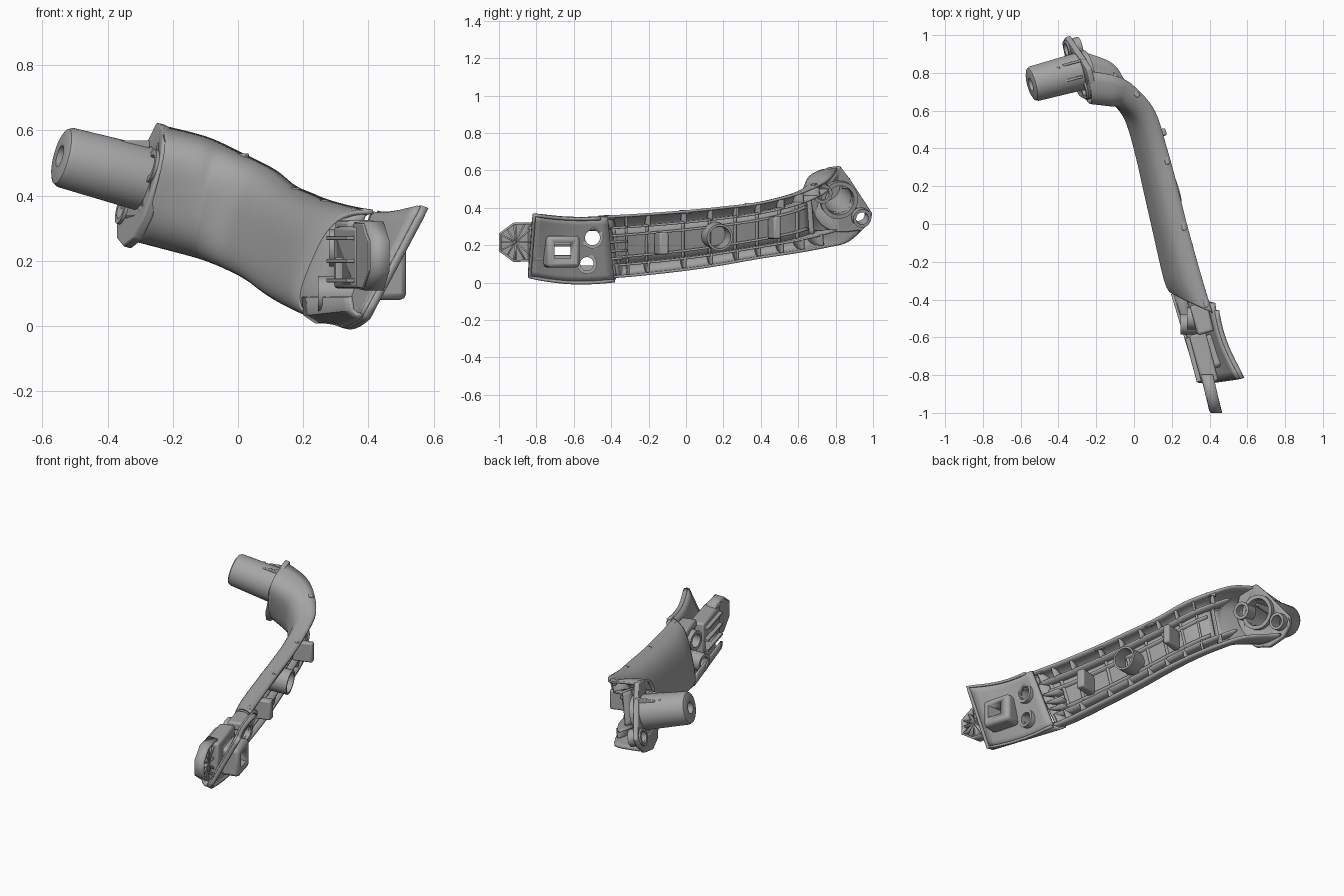
import bpy, bmesh, math
from mathutils import Vector as V, Matrix

if "Cube" in bpy.data.objects:
    bpy.data.objects.remove(bpy.data.objects["Cube"])

grey = bpy.data.materials.new("plain_grey")
grey.diffuse_color = (0.38, 0.38, 0.38, 1)
grey.use_nodes = True
grey.node_tree.nodes["Principled BSDF"].inputs["Base Color"].default_value = grey.diffuse_color


def finish(name, bm, bevel=0):
    bmesh.ops.recalc_face_normals(bm, faces=bm.faces)
    me = bpy.data.meshes.new(name)
    bm.to_mesh(me)
    bm.free()
    me.materials.append(grey)
    ob = bpy.data.objects.new(name, me)
    bpy.context.collection.objects.link(ob)
    bpy.ops.object.select_all(action='DESELECT')
    bpy.context.view_layer.objects.active = ob
    ob.select_set(True)
    if bevel:
        m = ob.modifiers.new("bevel", 'BEVEL')
        m.width, m.segments = bevel, 2
    bpy.ops.object.shade_smooth_by_angle(angle=math.radians(35))
    return ob


def sheet(name, rows, thick, closed=False):
    """Skin a grid of points and thicken it."""
    bm = bmesh.new()
    vs = [[bm.verts.new(p) for p in r] for r in rows]
    n = len(vs)
    for i in range(n if closed else n - 1):
        a, b = vs[i], vs[(i + 1) % n]
        for j in range(len(a) - 1):
            bm.faces.new((a[j], a[j + 1], b[j + 1], b[j]))
    ob = finish(name, bm)
    m = ob.modifiers.new("thick", 'SOLIDIFY')
    m.thickness, m.offset = thick, 0
    return ob


def slab(name, pts, vec, bevel=0.006):
    """Extrude a planar outline along a vector."""
    bm = bmesh.new()
    a = [bm.verts.new(p) for p in pts]
    b = [bm.verts.new(V(p) + V(vec)) for p in pts]
    n = len(a)
    bm.faces.new(a)
    bm.faces.new(b)
    for i in range(n):
        bm.faces.new((a[i], a[(i + 1) % n], b[(i + 1) % n], b[i]))
    return finish(name, bm, bevel)


def box(name, c, size, rot=0, bevel=0.01):
    bm = bmesh.new()
    M = Matrix.Translation(c) @ Matrix.Rotation(math.radians(rot), 4, 'Z') @ Matrix.Diagonal((*size, 1))
    bmesh.ops.create_cube(bm, size=1, matrix=M)
    return finish(name, bm, bevel)


def lathe(name, origin, axis, prof, seg=32):
    """Revolve a closed (distance, radius) profile around an axis."""
    q = V((0, 0, 1)).rotation_difference(V(axis))
    bm = bmesh.new()
    rings = []
    for k in range(seg):
        t = 2 * math.pi * k / seg
        rings.append([bm.verts.new(V(origin) + q @ V((r * math.cos(t), r * math.sin(t), s))) for s, r in prof])
    for k in range(seg):
        a, b = rings[k], rings[(k + 1) % seg]
        for j in range(len(prof)):
            i = (j + 1) % len(prof)
            bm.faces.new((a[j], a[i], b[i], b[j]))
    return finish(name, bm)


def tube(name, origin, axis, l0, l1, ro, ri):
    return lathe(name, origin, axis, [(l0, ri), (l0, ro), (l1, ro), (l1, ri)], 24)


def rod(origin, axis, length, r):
    bm = bmesh.new()
    q = V((0, 0, 1)).rotation_difference(V(axis)).to_matrix().to_4x4()
    bmesh.ops.create_cone(bm, cap_ends=True, segments=24, radius1=r, radius2=r, depth=length,
                          matrix=Matrix.Translation(origin) @ q)
    return finish("cutter", bm)


def cut(obs, cutter):
    for ob in obs:
        m = ob.modifiers.new("cut", 'BOOLEAN')
        m.operation, m.solver, m.object = 'DIFFERENCE', 'EXACT', cutter
        bpy.context.view_layer.objects.active = ob
        for mod in list(ob.modifiers):
            if mod.name.startswith(("bevel", "thick", "cut")):
                bpy.ops.object.modifier_apply(modifier=mod.name)
    bpy.data.objects.remove(cutter)


# Arm stations: top rim, bottom rim (set back, so the open side leans down), bulge direction
TOP = [(.415, -.47, .35), (.355, -.27, .36), (.28, 0, .38), (.23, .2, .4), (.175, .4, .425),
       (.11, .6, .475), (.0, .73, .53), (-.1, .785, .575), (-.245, .81, .612)]
BOT = [(.285, -.4, .03), (.25, -.27, .04), (.19, 0, .07), (.14, .2, .1), (.09, .4, .135),
       (.03, .6, .165), (-.05, .76, .195), (-.13, .86, .22), (-.33, .93, .275)]
OUT = [(-.125, .06, 0), (-.115, -.02, 0), (-.112, -.03, 0), (-.107, -.03, 0), (-.1, -.035, 0),
       (-.09, -.06, 0), (-.065, -.12, 0), (-.02, -.18, -.01), (.035, -.205, -.03)]


def spline(P, t):
    i = min(int(t), len(P) - 2)
    f = t - i
    a, b, c, d = (V(P[max(0, min(len(P) - 1, i + k))]) for k in (-1, 0, 1, 2))
    return .5 * (2 * b + (c - a) * f + (2 * a - 5 * b + 4 * c - d) * f * f + (3 * b - a - 3 * c + d) * f ** 3)


def S(t, a, b):
    T, B = spline(TOP, t), spline(BOT, t)
    return (T + B) / 2 + (T - B) / 2 * a + spline(OUT, t) * b


def wall(a, n=3.0):
    return max(0, 1 - abs(a) ** n) ** (1 / n)


# Curved arm shell
rows = []
for i in range(57):
    row = []
    for k in range(29):
        th = math.pi * k / 28
        c, s = math.cos(th), math.sin(th)
        row.append(S(i / 7, math.copysign(abs(c) ** .62, c), max(0, s) ** .62))
    rows.append(row)
sheet("arm_shell", rows, .014)

# Lengthwise ribs and cross ribs inside the arm
for a, b0, t0, t1 in ((.62, .15, .1, 6.8), (-.62, .15, .1, 6.8), (.36, .45, .1, 5.6), (-.36, .45, .1, 5.6)):
    n = 30
    sheet("long_rib", [[S(t0 + (t1 - t0) * i / n, a, b) for b in (b0, wall(a))] for i in range(n + 1)], .012)
for t in (.35, .8, 1.3, 2.0, 2.7, 3.4, 4.0, 4.6, 5.2, 5.9):
    for lo, hi, b0 in ((.62, .96, .1), (-.96, -.62, .1), (-.62, .62, .5)):
        aa = [lo + (hi - lo) * k / 8 for k in range(9)]
        sheet("cross_rib", [[S(t, a, b0), S(t, a, max(b0 + .02, wall(a)))] for a in aa], .012)
# Inner floor of the channel and the bulkhead closing its front
sheet("channel_floor", [[S(.2 + 5.6 * i / 24, a, .68) for a in (-.62, -.3, 0, .3, .62)] for i in range(25)], .012)
aa = [-.96 + 1.92 * k / 16 for k in range(17)]
sheet("front_bulkhead", [[S(.14, a, .12), S(.14, a, max(.14, wall(a)))] for a in aa], .014)

# Round socket and clip blocks along the open side
axis = V((.95, .27, -.12))
tube("round_socket", S(2.85, 0, 0), axis, -.09, .04, .072, .06)
box("front_clip", S(1.53, -.02, .1), (.12, .05, .12), 15)
box("rear_clip", S(4.35, 0, 0), (.12, .04, .12), 17)
for a in (.15, -.15, -.4):
    sheet("front_fin", [[S(t, a, .1), S(t, a, .7)] for t in (.14, .45, .8)], .012)
# Small latch tabs on the upper rim
for t in (.35, 2.0, 3.75, 5.85):
    box("rim_latch", S(t, .98, .16), (.025, .06, .022), 15 if t < 5 else 45, .004)

# Hollow end peg
d = V((.93, .25, -.25)).normalized()
tip = V((-.547, .738, .522))
lathe("end_peg", tip, d, [(0, .034), (0, .074), (.006, .087), (.02, .094), (.33, .102), (.33, .08),
                          (.05, .074), (.05, .034)], 48)
box("peg_latch_front", (-.33, .765, .54), (.12, .014, .06), 15, .004)
box("peg_latch_back", (-.32, .855, .53), (.12, .014, .06), 15, .004)
box("peg_latch_side", (-.39, .79, .545), (.014, .09, .05), 15, .004)

# End flange with screw bosses


def flange_point(y, z):
    return V(((-.185 - .25 * y + .25 * z) / .93, y, z))


outline = [(.655, .45), (.665, .53), (.7, .59), (.76, .618), (.82, .625), (.87, .56), (.99, .375), (.975, .325),
           (.92, .27), (.82, .245), (.73, .27), (.675, .34)]
flange = slab("end_flange", [flange_point(*p) for p in outline], d * .03)
bosses = []
for y, z, r in ((.715, .49, .052), (.925, .36, .05)):
    tube("screw_boss", flange_point(y, z), d, -.01, .07, r, .034)
    bosses.append(flange_point(y, z))
for p in bosses:
    cut([flange], rod(p, d, .3, .034))
cut([flange], rod(tip + d * .3, d, .2, .079))

# Slanted mounting panel at the front end


def panel(u, v):
    lo = V((.285, -.385, .015)).lerp(V((.385, -.84, .035)), u) - V((0, 0, .02 * math.sin(math.pi * u)))
    hi = V((.42, -.42, .35)).lerp(V((.56, -.815, .365)), u) - V((.025, 0, .012)) * math.sin(math.pi * u)
    return lo.lerp(hi, v)


N = 10
mount = sheet("mount_panel", [[panel(i / N, j / N) for j in range(N + 1)] for i in range(N + 1)], .022)
edge = [(i / N, 0) for i in range(N)] + [(1, i / N) for i in range(N)] + [(1 - i / N, 1) for i in range(N)]
sheet("panel_lip", [[panel(*e), panel(*e) + V((.022, .005, -.008))] for e in edge], .014)

# Rounded lower lip joining the panel to the arm
lip = []
for i in range(9):
    u = i / 8
    p0 = panel(u, 0)
    p1 = V((.24, -.38, .014)).lerp(V((.365, -.84, .035)), u)
    p2 = V((.207, -.37, .035)).lerp(V((.35, -.84, .05)), u)
    p3 = V((.203, -.37, .09)).lerp(V((.345, -.84, .09)), u)
    lip.append([p0, p1, p2, p3])
sheet("lower_lip", lip, .014)

# Latch block, square boss and round tubes
block = box("latch_block", (.37, -.71, .21), (.09, .27, .19), 15, .012)
boss = box("square_boss", (.445, -.665, .165), (.11, .18, .17), 15, .02)
for z in (.14, .2, .27):
    box("block_ridge", (.345, -.71, z), (.09, .24, .012), 15, .002)
box("upper_step", (.36, -.5, .3), (.09, .16, .05), 15, .012)
hx = V((1, 0, 0))
for x, y, z, r in ((.36, -.5, .24, .04), (.325, -.53, .10, .036)):
    tube("screw_tube", (x, y, z), hx, -.08, .05, r + .018, r)
    cut([mount], rod((.38, y, z), hx, .5, r))
cut([mount, block, boss], box("cutter", (.4, -.66, .17), (.6, .085, .08), 0, 0))

# Front tongue with a triangular rib lattice


def tongue(y, z, off=0):
    return V((.395 - .24 * (y + .83) + off, y, z))


tp = [(-.8, .12), (-.92, .115), (-.995, .17), (-.995, .26), (-.92, .315), (-.8, .315)]
slab("tongue", [tongue(y, z, -.035) for y, z in tp], (.02, .005, 0), .004)
sheet("tongue_rim", [[tongue(y, z, -.03), tongue(y, z, .03)] for y, z in tp], .012, True)
mid = (-.91, .215)
ribs = [(mid, p) for p in tp] + [((-.985, .215), (-.8, .215)), ((-.91, .12), (-.91, .31)),
                                 ((-.955, .145), (-.86, .315)), ((-.955, .285), (-.86, .12))]
for p, q in ribs:
    sheet("tongue_rib", [[tongue(*p, -.03), tongue(*p, .025)], [tongue(*q, -.03), tongue(*q, .025)]], .009)
